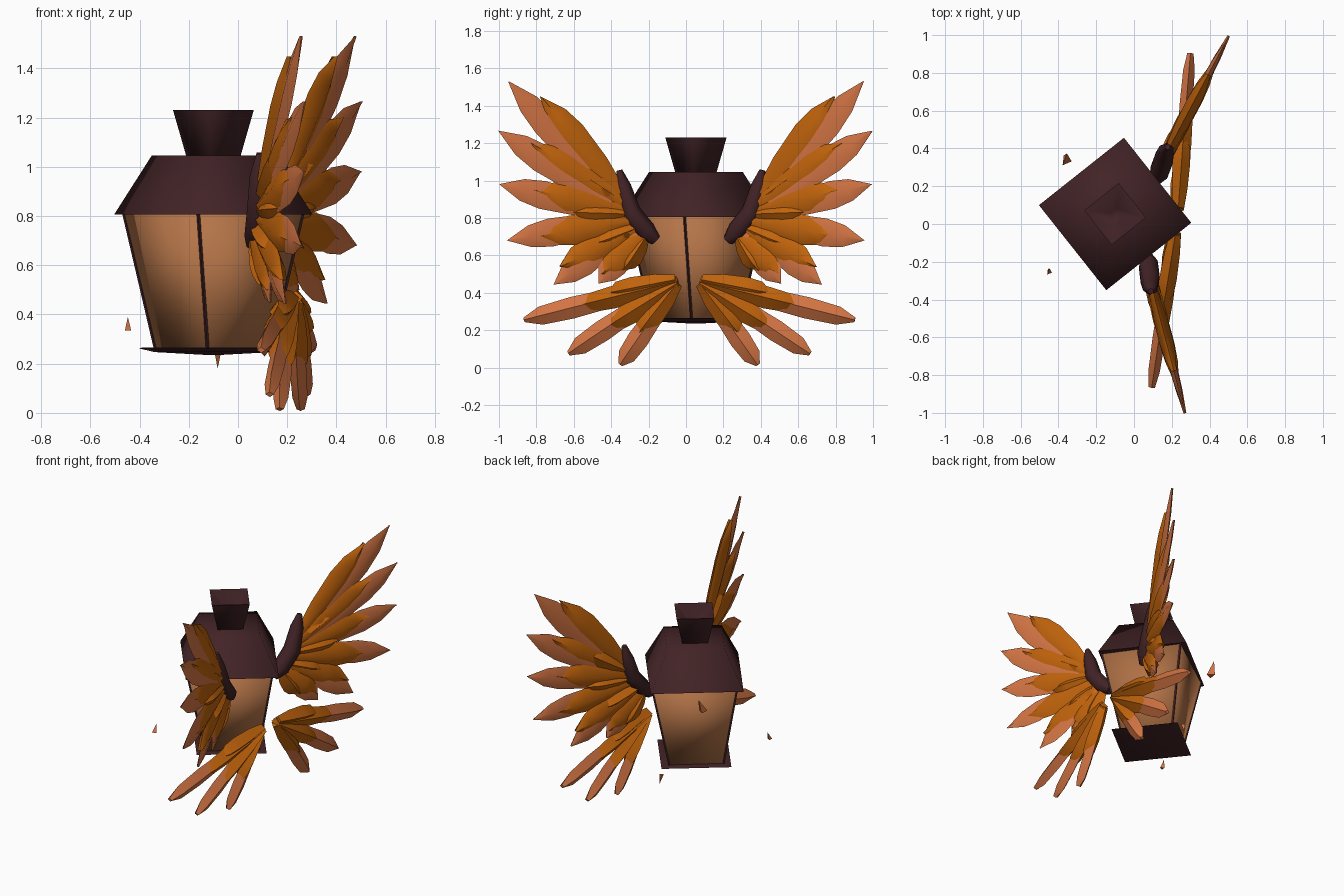
import bpy, bmesh, math
from mathutils import Vector, Matrix

cube = bpy.data.objects.get("Cube")
if cube:
    bpy.data.objects.remove(cube, do_unlink=True)


def material(name, rgb):
    m = bpy.data.materials.new(name)
    m.use_nodes = True
    lin = [((c / 255 + 0.055) / 1.055) ** 2.4 for c in rgb] + [1]
    m.diffuse_color = lin
    m.node_tree.nodes["Principled BSDF"].inputs["Base Color"].default_value = lin
    return m


DARK = material("dark maroon metal", (66, 35, 38))
GLASS = material("amber glass", (180, 116, 72))
ORANGE = material("orange feather", (194, 100, 12))
COPPER = material("copper feather", (212, 117, 68))

# The whole lantern is turned slightly about its vertical axis
PLACE = Matrix.Translation((-0.10, 0.053, 0)) @ Matrix.Rotation(math.radians(-6.6), 4, 'Z')


def finish(bm, name, mat, angle):
    bmesh.ops.recalc_face_normals(bm, faces=bm.faces)
    mesh = bpy.data.meshes.new(name)
    bm.to_mesh(mesh)
    bm.free()
    mesh.materials.append(mat)
    ob = bpy.data.objects.new(name, mesh)
    bpy.context.collection.objects.link(ob)
    ob.matrix_world = PLACE
    bpy.ops.object.select_all(action='DESELECT')
    ob.select_set(True)
    bpy.context.view_layer.objects.active = ob
    bpy.ops.object.shade_smooth_by_angle(angle=math.radians(angle))


def skin(bm, rings):
    """Join equal rings of points with quads and close both ends."""
    loops = [[bm.verts.new(p) for p in ring] for ring in rings]
    n = len(loops[0])
    for a, b in zip(loops, loops[1:]):
        for i in range(n):
            j = (i + 1) % n
            bm.faces.new((a[i], a[j], b[j], b[i]))
    bm.faces.new(loops[0][::-1])
    bm.faces.new(loops[-1])


def tower(name, mat, levels):
    """Four-sided stack; each level is corner radius, height, turn in degrees."""
    bm = bmesh.new()
    rings = []
    for r, z, turn in levels:
        corners = [math.radians(turn + 90 * k) for k in range(4)]
        rings.append([(r * math.cos(a), r * math.sin(a), z) for a in corners])
    skin(bm, rings)
    finish(bm, name, mat, 100)


# Lantern: glass, roof, flared chimney with a hollow top, base plate
tower("glass_body", GLASS, [(0.235, 0.262, 1), (0.37, 0.81, -3)])
tower("roof", DARK, [(0.406, 0.806, 0), (0.252, 1.046, 0)])
tower("chimney", DARK, [(0.11, 1.04, 0), (0.165, 1.23, 0), (0.155, 1.23, 0), (0.03, 1.14, 0)])
tower("base_plate", DARK, [(0.04, 0.236, 0), (0.24, 0.247, 0), (0.305, 0.262, 0), (0.29, 0.266, 0)])

# Thin posts along the glass corners
bm = bmesh.new()
for k in range(4):
    rings = []
    for r, z, twist in ((0.24, 0.25, 1), (0.375, 0.81, -3)):
        turn = Matrix.Rotation(math.radians(90 * k + twist), 3, 'Z')
        rings.append([turn @ Vector((r + a, b, z)) for a, b in
                      ((0.001, 0), (-0.007, 0.007), (-0.014, 0), (-0.007, -0.007))])
    skin(bm, rings)
finish(bm, "corner_posts", DARK, 35)

# Blade outlines: place along the feather and share of full width
POINTED = ((0, 0.4), (0.3, 0.85), (0.62, 1.0), (0.8, 0.78), (1, 0.02))
BLUNT = ((0, 0.45), (0.3, 0.85), (0.65, 1.0), (0.88, 0.85), (1, 0.22))


def feathers(name, mat, blades, side, out, to_point, width, thick, outline):
    """Ridged blades lying in the plane of one wing."""
    bm = bmesh.new()
    normal = Vector((out.y, -out.x * side, 0))
    for i, (root, tip) in enumerate(blades):
        start = to_point(*root, side) + normal * 0.006 * (i % 2)
        axis = to_point(*tip, side) - start
        across = normal.cross(axis).normalized()
        rings = []
        for t, w in outline:
            c = start + axis * t
            a, b = across * width * w, normal * thick * (0.35 + 0.65 * w)
            rings.append([c + a, c + b, c - a, c - b])
        skin(bm, rings)
    finish(bm, name, mat, 60)


def upper_point(s, z, side):
    return Vector((0.245 + 0.39 * (s - 0.38), s * side, z))


def lower_point(s, z, side):
    return Vector((0.325 - 0.03 * s, s * side, z))


# Blades given as (root, tip), each an outward distance and a height
upper_long = [((0.44, 0.93), (0.955, 1.53)), ((0.43, 0.88), (1.005, 1.265)),
              ((0.42, 0.83), (1.0, 0.98)), ((0.38, 0.79), (0.96, 0.68)),
              ((0.33, 0.75), (0.72, 0.445)), ((0.28, 0.72), (0.49, 0.45))]
upper_short = [((0.37, 0.92), (0.79, 1.448)), ((0.36, 0.88), (0.84, 1.20)),
               ((0.35, 0.84), (0.83, 0.95)), ((0.32, 0.79), (0.82, 0.70)),
               ((0.29, 0.75), (0.69, 0.54)), ((0.25, 0.71), (0.48, 0.50))]
coverts = [((0.36, 0.88), (0.64, 1.07)), ((0.33, 0.82), (0.62, 0.83)),
           ((0.29, 0.75), (0.52, 0.66)), ((0.25, 0.71), (0.37, 0.52))]
lower_long = [((0.15, 0.44), (0.89, 0.255)), ((0.13, 0.42), (0.65, 0.075)),
              ((0.10, 0.40), (0.37, 0.015))]
lower_short = [((0.06, 0.46), (0.60, 0.33)), ((0.06, 0.45), (0.45, 0.21)),
               ((0.06, 0.45), (0.27, 0.18)), ((0.07, 0.47), (0.43, 0.40))]
UP_OUT = Vector((0.367, 0.93, 0))
LOW_OUT = Vector((-0.03, 0.999, 0))

# Wing arm: centre distance, height, depth and half width
arm_path = [(0.385, 1.055, 0.235, 0.016), (0.365, 0.97, 0.23, 0.042),
            (0.325, 0.83, 0.225, 0.055), (0.245, 0.73, 0.205, 0.055),
            (0.195, 0.68, 0.185, 0.03)]

for side, end in ((1, "back"), (-1, "front")):
    upper = (side, UP_OUT, upper_point)
    lower = (side, LOW_OUT, lower_point)
    feathers(end + "_wing_long_feathers", COPPER, upper_long, *upper, 0.076, 0.02, POINTED)
    feathers(end + "_wing_short_feathers", ORANGE, upper_short, *upper, 0.08, 0.038, POINTED)
    feathers(end + "_wing_coverts", ORANGE, coverts, *upper, 0.065, 0.04, POINTED)
    feathers(end + "_lower_wing_long_feathers", COPPER, lower_long, *lower, 0.058, 0.034, BLUNT)
    feathers(end + "_lower_wing_short_feathers", ORANGE, lower_short, *lower, 0.06, 0.046, BLUNT)

    bm = bmesh.new()
    rings = []
    for i, (s, z, f, r) in enumerate(arm_path):
        a, b = arm_path[max(i - 1, 0)], arm_path[min(i + 1, len(arm_path) - 1)]
        along = Vector((b[2] - a[2], (b[0] - a[0]) * side, b[1] - a[1])).normalized()
        u = along.cross(Vector((1, 0, 0))).normalized()
        v = along.cross(u)
        c = Vector((f, s * side, z))
        rings.append([c + r * (u * math.cos(k * math.pi / 3) + v * math.sin(k * math.pi / 3))
                      for k in range(6)])
    skin(bm, rings)
    finish(bm, end + "_wing_arm", DARK, 65)

# Floating shards: position, half width, height
shards = [((-0.36, 0.335, 0.725), 0.03, 0.09),
          ((-0.45, -0.255, 0.335), 0.016, 0.055),
          ((-0.085, 0.385, 0.24), 0.015, -0.06)]
for n, (place, r, h) in enumerate(shards):
    bm = bmesh.new()
    base = PLACE.inverted() @ Vector(place)
    ring = [bm.verts.new(base + Vector((r * math.cos(k * 2.094), r * math.sin(k * 2.094), 0)))
            for k in range(3)]
    apex = bm.verts.new(base + Vector((0, r * 1.3, h)))
    bm.faces.new(ring)
    for k in range(3):
        bm.faces.new((ring[k], ring[(k + 1) % 3], apex))
    finish(bm, "floating_shard_%d" % (n + 1), COPPER, 20)
